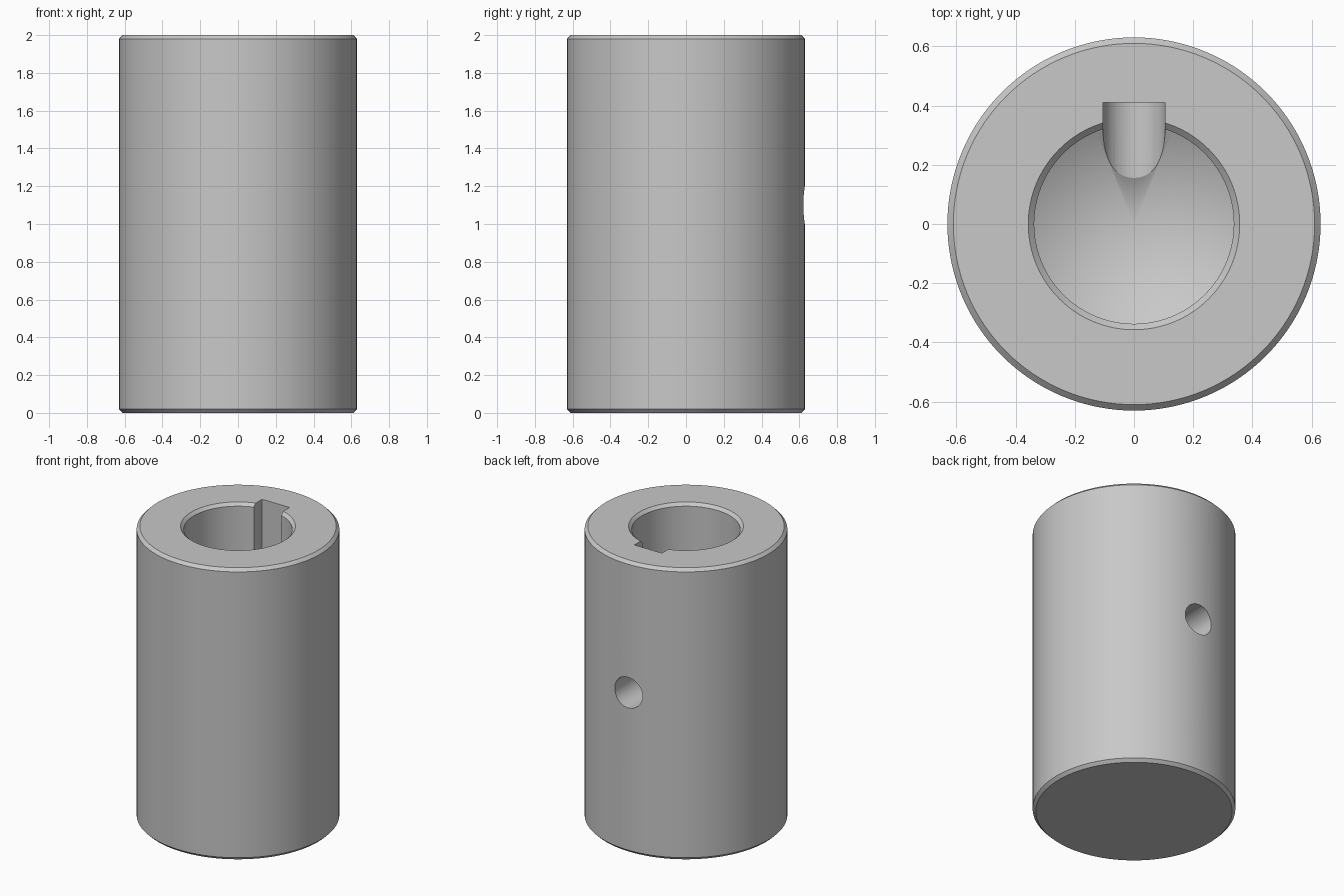
import bpy, bmesh
from math import cos, sin, tau, radians, pi

cube = bpy.data.objects.get("Cube")
if cube:
    bpy.data.objects.remove(cube, do_unlink=True)

SEGMENTS = 128
OUTER, BORE, HEIGHT, CHAMFER = 0.63, 0.337, 2.0, 0.02
BORE_END, TIP = 1.1, 0.905       # straight bore depth and drill point
SLOT_HALF, SLOT_BACK = 0.105, 0.41

steel = bpy.data.materials.new("steel grey")
steel.use_nodes = True
grey = (0.58, 0.58, 0.58, 1.0)
steel.diffuse_color = grey
steel.node_tree.nodes["Principled BSDF"].inputs["Base Color"].default_value = grey


def lathe(name, profile):
    """Turn an (r, z) profile about z; both ends lie on the axis."""
    bm = bmesh.new()
    rings = []
    for r, z in profile:
        count = SEGMENTS if r > 0 else 1
        rings.append([bm.verts.new((r * cos(tau * i / SEGMENTS), r * sin(tau * i / SEGMENTS), z))
                      for i in range(count)])
    for a, b in zip(rings, rings[1:]):
        for i in range(SEGMENTS):
            j = (i + 1) % SEGMENTS
            if len(a) == 1:
                bm.faces.new((a[0], b[j], b[i]))
            elif len(b) == 1:
                bm.faces.new((a[i], a[j], b[0]))
            else:
                bm.faces.new((a[i], a[j], b[j], b[i]))
    bmesh.ops.recalc_face_normals(bm, faces=bm.faces)
    mesh = bpy.data.meshes.new(name)
    bm.to_mesh(mesh)
    bm.free()
    obj = bpy.data.objects.new(name, mesh)
    bpy.context.collection.objects.link(obj)
    mesh.materials.append(steel)
    return obj


def cut(target, cutter):
    """Subtract a helper from the target and discard it."""
    cutter.hide_render = True
    cutter.data.materials.append(steel)
    mod = target.modifiers.new("cut", "BOOLEAN")
    mod.operation, mod.solver, mod.object = "DIFFERENCE", "EXACT", cutter
    bpy.context.view_layer.objects.active = target
    bpy.ops.object.modifier_apply(modifier=mod.name)
    bpy.data.objects.remove(cutter, do_unlink=True)


# Sleeve body with chamfered rims and a blind drilled bore
sleeve = lathe("shaft_sleeve", [
    (0, 0), (OUTER - CHAMFER, 0), (OUTER, CHAMFER),
    (OUTER, HEIGHT - CHAMFER), (OUTER - CHAMFER, HEIGHT),
    (BORE + CHAMFER, HEIGHT), (BORE, HEIGHT - CHAMFER),
    (BORE, BORE_END), (0, TIP)])

# Keyway along the back of the bore
top = HEIGHT + 0.1
bpy.ops.mesh.primitive_cube_add(size=1, location=(0, SLOT_BACK / 2, (BORE_END + top) / 2))
keyway = bpy.context.object
keyway.name = "keyway_cutter"
keyway.scale = (2 * SLOT_HALF - 0.001, SLOT_BACK, top - BORE_END)
cut(sleeve, keyway)

# Set screw hole through the back wall
bpy.ops.mesh.primitive_cylinder_add(vertices=48, radius=SLOT_HALF, depth=0.7,
                                    location=(0, 0.4, BORE_END), rotation=(pi / 2, 0, 0))
screw_hole = bpy.context.object
screw_hole.name = "screw_hole_cutter"
cut(sleeve, screw_hole)

# Smooth round walls, crisp rims
bpy.ops.object.select_all(action="DESELECT")
sleeve.select_set(True)
bpy.context.view_layer.objects.active = sleeve
bpy.ops.object.shade_smooth_by_angle(angle=radians(25))
